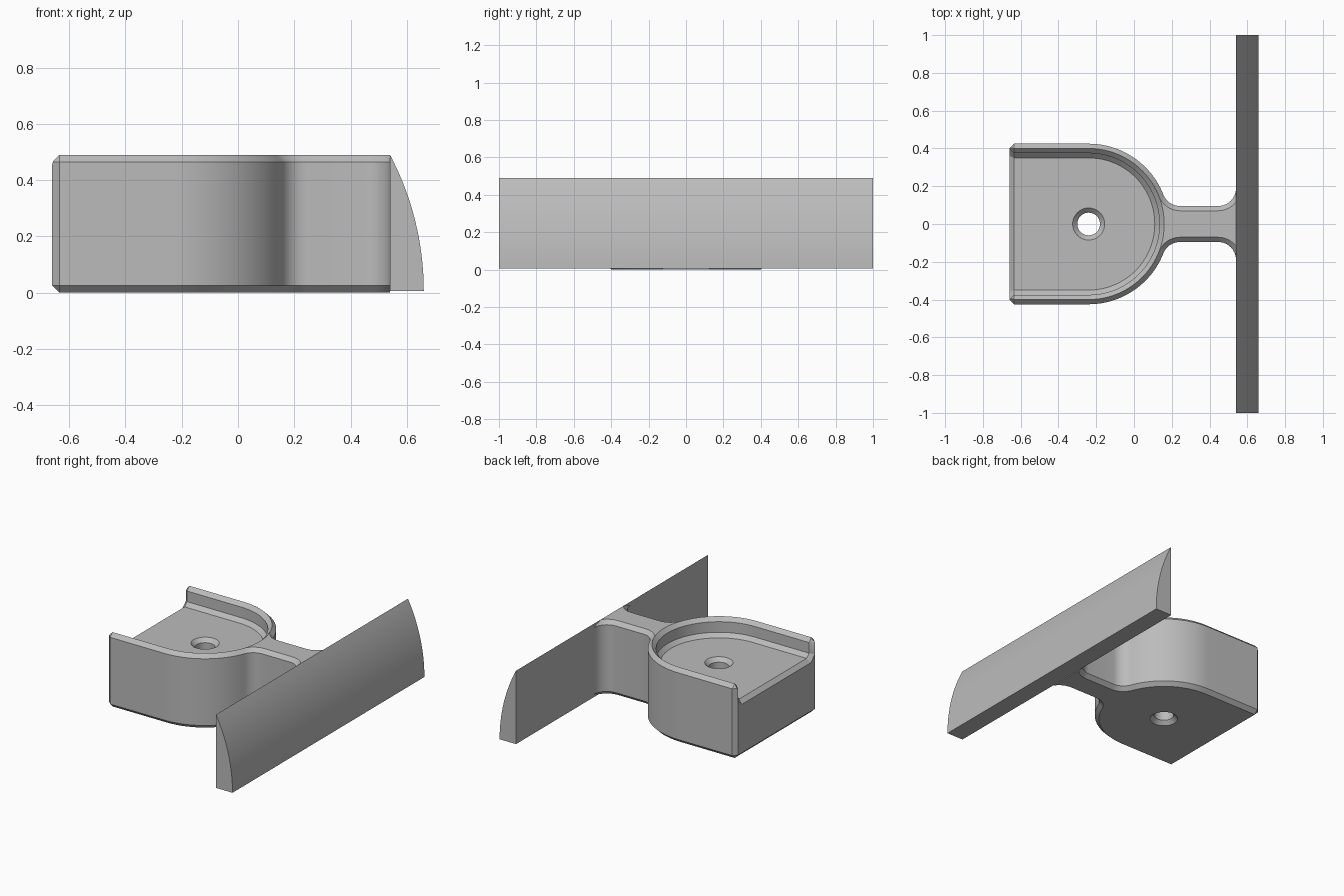
import bpy, bmesh
from math import sin, cos, acos, asin, atan2, pi, sqrt, radians

if "Cube" in bpy.data.objects:
    bpy.data.objects.remove(bpy.data.objects["Cube"])

grey = bpy.data.materials.new("plain grey")
grey.use_nodes = True
COLOUR = (0.5, 0.5, 0.5, 1)
grey.diffuse_color = COLOUR
grey.node_tree.nodes["Principled BSDF"].inputs["Base Color"].default_value = COLOUR

C = 0.025                 # chamfer width
TOP, FLOOR = 0.49, 0.37   # rim and pocket floor heights
BACK, CX = -0.66, -0.24   # open end, centre of the round end
R, NECK, FILLET = 0.425, 0.095, 0.095
PLATE_X = 0.54


def loft(name, rings):
    """Skin equal-length rings of points and cap both ends."""
    bm = bmesh.new()
    rows = [[bm.verts.new(p) for p in ring] for ring in rings]
    n = len(rows[0])
    for a, b in zip(rows, rows[1:]):
        for i in range(n):
            j = (i + 1) % n
            bm.faces.new((a[i], a[j], b[j], b[i]))
    bm.faces.new(rows[0])
    bm.faces.new(rows[-1])
    bmesh.ops.remove_doubles(bm, verts=bm.verts, dist=1e-5)
    bmesh.ops.dissolve_degenerate(bm, edges=bm.edges, dist=1e-5)
    bmesh.ops.recalc_face_normals(bm, faces=bm.faces)
    mesh = bpy.data.meshes.new(name)
    bm.to_mesh(mesh)
    bm.free()
    mesh.materials.append(grey)
    ob = bpy.data.objects.new(name, mesh)
    bpy.context.collection.objects.link(ob)
    return ob


def arc(cx, cy, r, a0, a1, n):
    return [(cx + r * cos(a0 + (a1 - a0) * i / n),
             cy + r * sin(a0 + (a1 - a0) * i / n)) for i in range(n + 1)]


def activate(ob):
    bpy.ops.object.select_all(action='DESELECT')
    ob.select_set(True)
    bpy.context.view_layer.objects.active = ob


def cut(ob, cutter):
    cutter.hide_render = True
    mod = ob.modifiers.new("cut", 'BOOLEAN')
    mod.operation, mod.solver, mod.object = 'DIFFERENCE', 'EXACT', cutter
    activate(ob)
    bpy.ops.object.modifier_apply(modifier=mod.name)
    bpy.data.objects.remove(cutter)


def outline(d):
    """Holder and neck seen from above, inset by d."""
    fy = NECK + FILLET
    fx = CX + sqrt((R + FILLET) ** 2 - fy ** 2)
    t = atan2(fy, fx - CX)
    end = -acos(FILLET / (FILLET + d))
    half = [(BACK + d, R - C), (BACK + C, R - d)]
    half += arc(CX, 0, R - d, pi / 2, t, 24)
    half += arc(fx, fy, FILLET + d, t + pi, 1.5 * pi, 10)[1:]
    half += arc(PLATE_X - FILLET, fy, FILLET + d, -pi / 2, end, 10)
    return half + [(x, -y) for x, y in reversed(half)]


# Holder body with neck, chamfered top and bottom
levels = [(0, C), (C, 0), (TOP - C, 0), (TOP, C)]
holder = loft("holder_and_neck",
              [[(x, y, z) for x, y in outline(d)] for z, d in levels])

# Pocket: half section (radius, height), swept from the flared mouth round the end
INNER = R - 2 * C


def section(d):
    k = d * (sqrt(2) - 1)
    return [(INNER - C + k, FLOOR - d), (INNER + d, FLOOR + C - k),
            (INNER + d, TOP - C - k), (INNER + 3 * C + k, TOP + 2 * C)]


def pocket_ring(x, a, d):
    half = [(x + r * cos(a), r * sin(a), z) for r, z in section(d)]
    return half + [(px, -py, z) for px, py, z in reversed(half)]


rings = [pocket_ring(BACK - C, pi / 2, 2 * C), pocket_ring(BACK + C, pi / 2, 0)]
rings += [pocket_ring(CX, pi / 2 * (1 - i / 24), 0) for i in range(24)]
# The last ring closes to a seam on the centre line
tip = [(CX + r, 0, z) for r, z in section(0)]
rings.append(tip + tip[::-1])


def sweep(name, rings):
    """Skin the rings without a cap on the closing seam."""
    bm = bmesh.new()
    rows = [[bm.verts.new(p) for p in ring] for ring in rings]
    n = len(rows[0])
    for a, b in zip(rows, rows[1:]):
        for i in range(n):
            j = (i + 1) % n
            bm.faces.new((a[i], a[j], b[j], b[i]))
    bm.faces.new(rows[0])
    bmesh.ops.remove_doubles(bm, verts=bm.verts, dist=1e-5)
    bmesh.ops.recalc_face_normals(bm, faces=bm.faces)
    mesh = bpy.data.meshes.new(name)
    bm.to_mesh(mesh)
    bm.free()
    mesh.materials.append(grey)
    ob = bpy.data.objects.new(name, mesh)
    bpy.context.collection.objects.link(ob)
    return ob


cut(holder, sweep("pocket_cutter", rings))

# Screw hole, countersunk at both ends
HOLE = 0.06
hole_levels = [(-C, HOLE + 2 * C), (C, HOLE), (FLOOR - C, HOLE), (FLOOR + C, HOLE + 2 * C)]
cut(holder, loft("hole_cutter",
                 [[(x, y, z) for x, y in arc(CX, 0, r, 0, 2 * pi, 40)[:-1]]
                  for z, r in hole_levels]))

# Long plate with a curved outer face
BASE, THICK = 0.006, 0.12
rise = TOP - BASE
curve_r = (rise ** 2 + THICK ** 2) / (2 * THICK)
profile = [(PLATE_X, BASE)] + [
    (x, z) for x, z in arc(PLATE_X + THICK - curve_r, BASE, curve_r,
                           0, asin(rise / curve_r), 16)]
plate = loft("curved_plate", [[(x, y, z) for x, z in profile] for y in (-1, 1)])

for ob in (holder, plate):
    activate(ob)
    bpy.ops.object.shade_smooth_by_angle(angle=radians(25))
